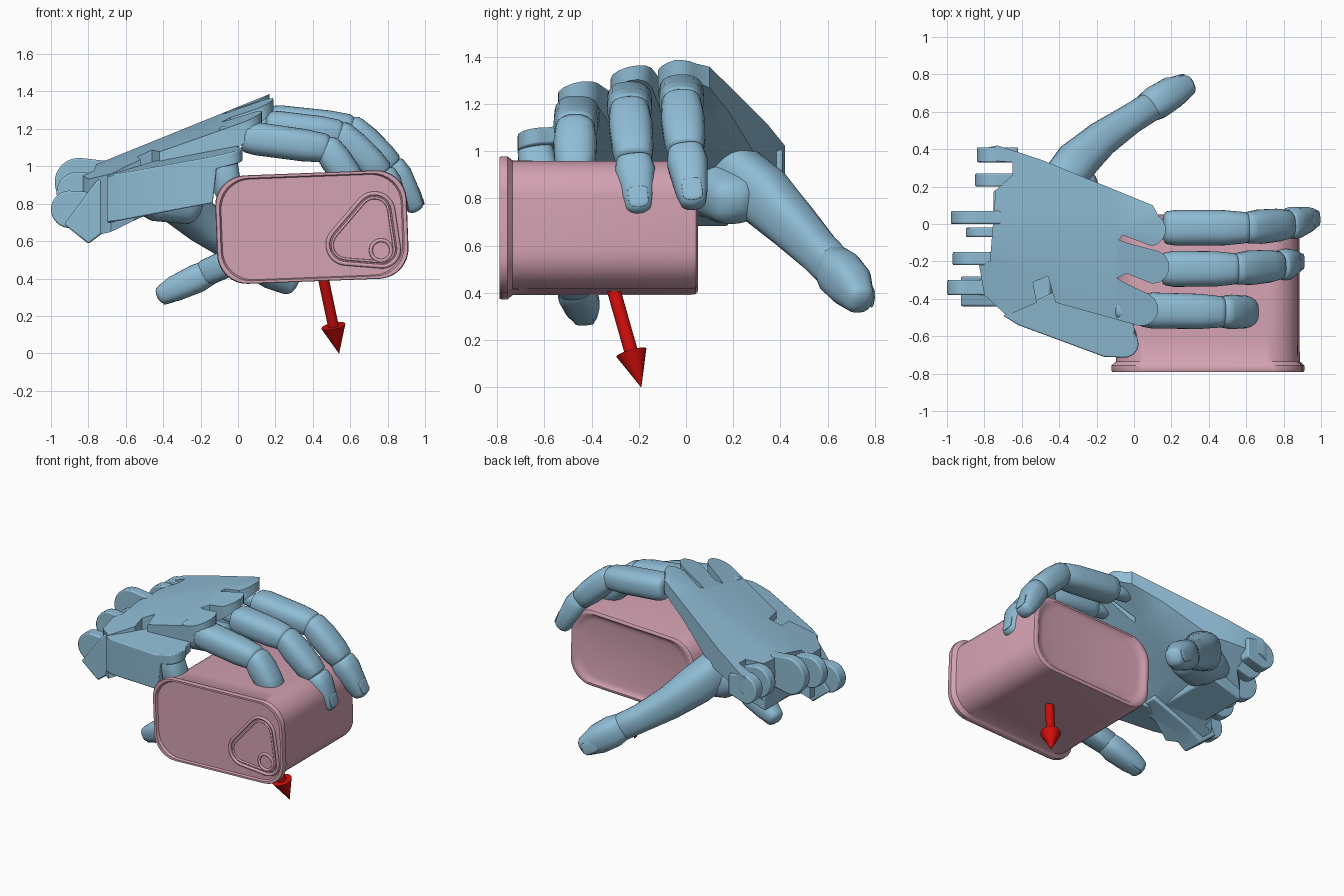
import bpy, bmesh, math
from mathutils import Vector, Matrix

cube = bpy.data.objects.get("Cube")
if cube:
    bpy.data.objects.remove(cube, do_unlink=True)


def material(name, rgb):
    m = bpy.data.materials.new(name)
    m.use_nodes = True
    m.diffuse_color = (*rgb, 1)
    m.node_tree.nodes["Principled BSDF"].inputs["Base Color"].default_value = (*rgb, 1)
    return m


BLUE = material("soft blue", (0.275, 0.505, 0.665))
PINK = material("dusty pink", (0.66, 0.36, 0.445))
RED = material("deep red", (0.62, 0.004, 0.004))
parts = []


def finish(name, bm, mat, bevel=0):
    bmesh.ops.recalc_face_normals(bm, faces=bm.faces)
    me = bpy.data.meshes.new(name)
    bm.to_mesh(me)
    bm.free()
    ob = bpy.data.objects.new(name, me)
    bpy.context.collection.objects.link(ob)
    me.materials.append(mat)
    if bevel:
        mod = ob.modifiers.new("soft edges", 'BEVEL')
        mod.width, mod.segments = bevel, 2
        mod.limit_method, mod.angle_limit = 'ANGLE', math.radians(40)
    parts.append(ob)
    return ob


def skin(name, rings, mat):
    """Join equal rings of points into a capped surface."""
    bm = bmesh.new()
    loops = [[bm.verts.new(p) for p in ring] for ring in rings]
    n = len(loops[0])
    for a, b in zip(loops, loops[1:]):
        for i in range(n):
            j = (i + 1) % n
            bm.faces.new((a[i], a[j], b[j], b[i]))
    bm.faces.new(loops[0])
    bm.faces.new(loops[-1])
    return finish(name, bm, mat)


def bone(name, path, side=(0, 1, 0), start=0.3, end=0.3, flat=0.92, n=24):
    """Soft-cornered limb; path holds (x, y, z, radius), ends are domed."""
    pts = [Vector(p[:3]) for p in path]
    st = []
    for i, p in enumerate(pts):
        t = (pts[min(i + 1, len(pts) - 1)] - pts[max(i - 1, 0)]).normalized()
        st.append((p, t, path[i][3]))

    def dome(s, amount, sign):
        p, t, r = s
        return [(p + t * sign * r * amount * math.sin(a), t, r * math.cos(a))
                for a in (0.4, 0.8, 1.15, 1.4)]

    st = dome(st[0], start, -1)[::-1] + st + dome(st[-1], end, 1)
    rings = []
    for p, t, r in st:
        u = Vector(side)
        u = (u - t * u.dot(t)).normalized()
        v = t.cross(u)
        ring = []
        for k in range(n):
            a = math.tau * k / n
            c, s = math.cos(a), math.sin(a)
            f = r / (abs(c) ** 2.7 + abs(s) ** 2.7) ** (1 / 2.7)
            ring.append(p + u * c * f + v * s * f * flat)
        rings.append(ring)
    return skin(name, rings, BLUE)


def prism(name, pts, lo, hi, axis='z', bevel=0.01, cuts=(), shape=None):
    """Extruded outline; cuts add edge lines, shape sets the heights."""
    bm = bmesh.new()
    place = (lambda a, b, h: (a, b, h)) if axis == 'z' else (lambda a, b, h: (a, h, b))
    low = [bm.verts.new(place(*p, lo)) for p in pts]
    top = [bm.verts.new(place(*p, hi)) for p in pts]
    bm.faces.new(low)
    bm.faces.new(top)
    for i in range(len(pts)):
        j = (i + 1) % len(pts)
        bm.faces.new((low[i], low[j], top[j], top[i]))
    for co, no in cuts:
        bmesh.ops.bisect_plane(bm, geom=bm.verts[:] + bm.edges[:] + bm.faces[:],
                               plane_co=co, plane_no=no)
    if shape:
        for v in bm.verts:
            v.co.z = shape(v.co.x, v.co.y, v.co.z > (lo + hi) / 2)
        bmesh.ops.triangulate(bm, faces=bm.faces[:])
    return finish(name, bm, BLUE, bevel)


def arc(x, y, r, a0, a1, n=6):
    return [(x + r * math.cos(math.radians(a0 + (a1 - a0) * k / n)),
             y + r * math.sin(math.radians(a0 + (a1 - a0) * k / n))) for k in range(n + 1)]


# Back of the hand: sloped slab with three knuckle lobes
def palm_height(x, y, upper):
    top = 1.318 + 0.405 * x + 0.19 * min(0, y + 0.05)
    if upper:
        return top
    if x < -0.4:
        depth = 0.31
    elif x < -0.1:
        depth = 0.31 - (x + 0.4) * 0.5
    else:
        depth = 0.16 - (x + 0.1) * 0.35
    return top - depth + max(0, y - 0.1) * 0.6


outline = ([(-0.74, 0.18), (-0.65, 0.26), (-0.65, 0.33), (-0.78, 0.34), (-0.78, 0.41), (-0.73, 0.42),
            (-0.5, 0.345), (0.1, 0.1)]
           + arc(0.08, -0.03, 0.09, 55, -80) + [(-0.06, -0.06), (-0.08, -0.085), (-0.04, -0.1)]
           + arc(0.1, -0.23, 0.09, 70, -90) + [(-0.04, -0.265), (-0.09, -0.29), (-0.05, -0.315)]
           + arc(0.04, -0.455, 0.09, 65, -100)
           + [(-0.42, -0.42), (-0.46, -0.28), (-0.54, -0.31), (-0.52, -0.42), (-0.68, -0.49),
              (-0.8, -0.38), (-0.83, -0.21), (-0.77, -0.2)])
prism("palm", outline, 0, 1, bevel=0.012, shape=palm_height,
      cuts=[((-0.4, 0, 0), (1, 0, 0)), ((-0.1, 0, 0), (1, 0, 0)),
            ((0, -0.05, 0), (0, 1, 0)), ((0, 0.1, 0), (0, 1, 0))])


# Little finger palm bone with a thin lip over its knuckle
def outer_height(x, y, upper):
    top = 1.10 + 0.235 * x + 0.15 * (y + 0.6)
    if upper:
        return top
    return 0.83 + 0.19 * x if x < -0.12 else top - 0.07


prism("outer_palm_bone", [(-0.7, -0.49), (-0.42, -0.36), (0, -0.53)] + arc(-0.05, -0.64, 0.075, 45, -100)
      + [(-0.16, -0.71), (-0.62, -0.54)], 0, 1, bevel=0.015, shape=outer_height,
      cuts=[((-0.135, 0, 0), (1, 0, 0)), ((-0.115, 0, 0), (1, 0, 0))])

# Wrist hinge tongues and lower wrist wedge
for i, (x, z, r, y0, y1) in enumerate([(-0.85, 0.915, 0.13, 0.0, 0.07), (-0.74, 0.92, 0.11, 0.2, 0.27),
                                       (-0.74, 0.92, 0.1, 0.33, 0.41), (-0.86, 0.86, 0.11, -0.22, -0.15),
                                       (-0.9, 0.77, 0.1, -0.38, -0.3), (-0.8, 0.85, 0.1, -0.07, -0.02)]):
    prism(f"wrist_tongue_{i + 1}", arc(x, z, r, 80, 265, 14) + [(-0.62, z - r * 0.6), (-0.62, z + r * 0.8)],
          y0, y1, 'y', 0.008)
prism("wrist_wedge", [(-0.8, 0.585), (-0.7, 0.66), (-0.4, 0.77), (-0.45, 0.9), (-0.75, 0.93), (-0.93, 0.69)],
      -0.44, -0.28, 'y')
prism("wrist_block", [(-0.75, 0.68), (-0.5, 0.76), (-0.5, 0.95), (-0.75, 0.95)], -0.3, 0.18, 'y')


# Fingers: knuckle pin, phalanges and nail
def lerp(a, b, f):
    return tuple(p + (q - p) * f for p, q in zip(a, b))


def nail(name, d, e, side, lift):
    t = (Vector(e) - Vector(d)).normalized()
    up = t.cross(Vector(side)).normalized() * lift
    bone(name + "_nail", [(*(Vector(lerp(d, e, f)) + up * g), 0.042)
                          for f, g in ((0.72, 1.02), (1.0, 0.82))], side, flat=0.18, end=0.5)


def finger(name, joints):
    k, p, d = joints[:3]
    bone(name + "_hinge", [(*lerp(k, p, -0.12), 0.045), (*lerp(k, p, 0.2), 0.05)])
    bone(name + "_proximal", [(*lerp(k, p, 0.15), 0.088), (*lerp(k, p, 0.25), 0.096),
                              (*lerp(k, p, 0.75), 0.094), (*lerp(k, p, 0.96), 0.084)], end=0.5)
    bone(name + "_middle", [(*lerp(p, d, 0.02), 0.084), (*lerp(p, d, 0.3), 0.092),
                            (*lerp(p, d, 0.7), 0.088), (*lerp(p, d, 0.92), 0.078)], start=0.7)
    if len(joints) > 3:
        e = joints[3]
        bone(name + "_tip", [(*lerp(d, e, -0.05), 0.076), (*lerp(d, e, 0.2), 0.086),
                             (*lerp(d, e, 0.8), 0.068), (*e, 0.056)], end=0.6)
        nail(name, d, e, (0, 1, 0), 0.058)


finger("index", [(0.1, -0.02, 1.25), (0.61, -0.02, 1.2), (0.83, 0.0, 0.99), (0.945, 0.03, 0.79)])
finger("middle", [(0.1, -0.24, 1.22), (0.55, -0.24, 1.17), (0.78, -0.22, 0.95), (0.86, -0.2, 0.765)])
finger("ring", [(-0.03, -0.46, 1.165), (0.48, -0.47, 1.095), (0.62, -0.47, 0.9)])
bone("little_knuckle", [(-0.07, -0.64, 1.01, 0.075), (-0.06, -0.62, 0.9, 0.085), (0.02, -0.58, 0.72, 0.08)])
bone("little_middle", [(0.02, -0.55, 0.62, 0.08), (-0.02, -0.51, 0.5, 0.085), (-0.17, -0.47, 0.43, 0.078)])
bone("little_tip", [(-0.16, -0.47, 0.43, 0.075), (-0.22, -0.46, 0.4, 0.084),
                    (-0.34, -0.44, 0.345, 0.075), (-0.4, -0.43, 0.315, 0.058)], end=0.6)
nail("little", (-0.17, -0.47, 0.43), (-0.4, -0.43, 0.315), (0, 1, 0), 0.06)

# Thumb
S = (0, 0, -1)
bone("thumb_mound", [(-0.58, 0.12, 0.9, 0.12), (-0.42, 0.16, 0.84, 0.15), (-0.27, 0.2, 0.79, 0.11)], end=0.7)
bone("thumb_lower", [(-0.42, 0.18, 0.93, 0.125), (-0.31, 0.33, 0.81, 0.125), (-0.18, 0.45, 0.69, 0.105),
                     (-0.02, 0.56, 0.575, 0.088), (0.1, 0.635, 0.5, 0.086)], S, start=0.6)
bone("thumb_tip", [(0.07, 0.62, 0.52, 0.086), (0.12, 0.65, 0.485, 0.1), (0.2, 0.7, 0.43, 0.095),
                   (0.275, 0.735, 0.375, 0.066)], S, end=0.6)
nail("thumb", (0.07, 0.62, 0.52), (0.275, 0.735, 0.375), S, 0.078)

# Flanged tin
CENTRE = Vector((0.395, 0, 0.675))
TILT = Matrix.Rotation(math.radians(-2.2), 3, 'Y')


def tin_ring(y, inset):
    w, h, r = 0.512 - inset, 0.29 - inset * 0.7, 0.16
    pts = []
    for sx, sz, a in ((1, 1, 0), (-1, 1, 90), (-1, -1, 180), (1, -1, 270)):
        pts += arc(sx * (w - r), sz * (h - r), r, a, a + 90, 8)
    return [CENTRE + TILT @ Vector((x, 0, z)) + Vector((0, y, 0)) for x, z in pts]


profile = [(-0.775, 0.045), (-0.775, 0.03), (-0.79, 0.022), (-0.79, 0.004), (-0.782, 0), (-0.757, 0),
           (-0.748, 0.01), (-0.735, 0.024), (-0.6, 0.026), (0.02, 0.026), (0.042, 0.031),
           (0.05, 0.045), (0.05, 0.06), (0.038, 0.075), (0.03, 0.11)]
skin("tin", [tin_ring(*p) for p in profile], PINK)


# Pull tab ridges on the lid
def ridge(name, pts, thick):
    cu = bpy.data.curves.new(name, 'CURVE')
    cu.dimensions = '3D'
    cu.bevel_depth, cu.bevel_resolution = thick, 2
    sp = cu.splines.new('POLY')
    sp.points.add(len(pts) - 1)
    sp.use_cyclic_u = True
    for q, (x, z) in zip(sp.points, pts):
        q.co = (x, -0.776, z, 1)
    cu.materials.append(PINK)
    bpy.context.collection.objects.link(bpy.data.objects.new(name, cu))


for name, g, thick in (("tab_outer_ridge", 0, 0.011), ("tab_inner_ridge", 0.024, 0.007)):
    ridge(name, arc(0.77, 0.555, 0.09 - g, -95, 8, 8) + arc(0.73, 0.755, 0.1 - g, 8, 138, 10)
          + arc(0.58, 0.58, 0.1 - g, 138, 265, 10), thick)
ridge("tab_finger_ring", arc(0.765, 0.55, 0.055, 0, 345, 23), 0.01)

# Arrow from the middle of the tin to the floor
tip = Vector((0.54, -0.19, 0.0))
axis = (tip - Vector((0.40, -0.38, 0.67))).normalized()
turn = axis.to_track_quat('Z', 'Y')
rings = [[tip + turn @ Vector((r * math.cos(math.tau * k / 24), r * math.sin(math.tau * k / 24), -back))
          for k in range(24)] for back, r in ((0.7, 0.029), (0.155, 0.029), (0.155, 0.066), (0, 0.001))]
skin("arrow", rings, RED)

# Smooth shading with crisp creases
bpy.ops.object.select_all(action='DESELECT')
for ob in parts:
    ob.select_set(True)
bpy.context.view_layer.objects.active = parts[0]
bpy.ops.object.shade_smooth_by_angle(angle=math.radians(38))
